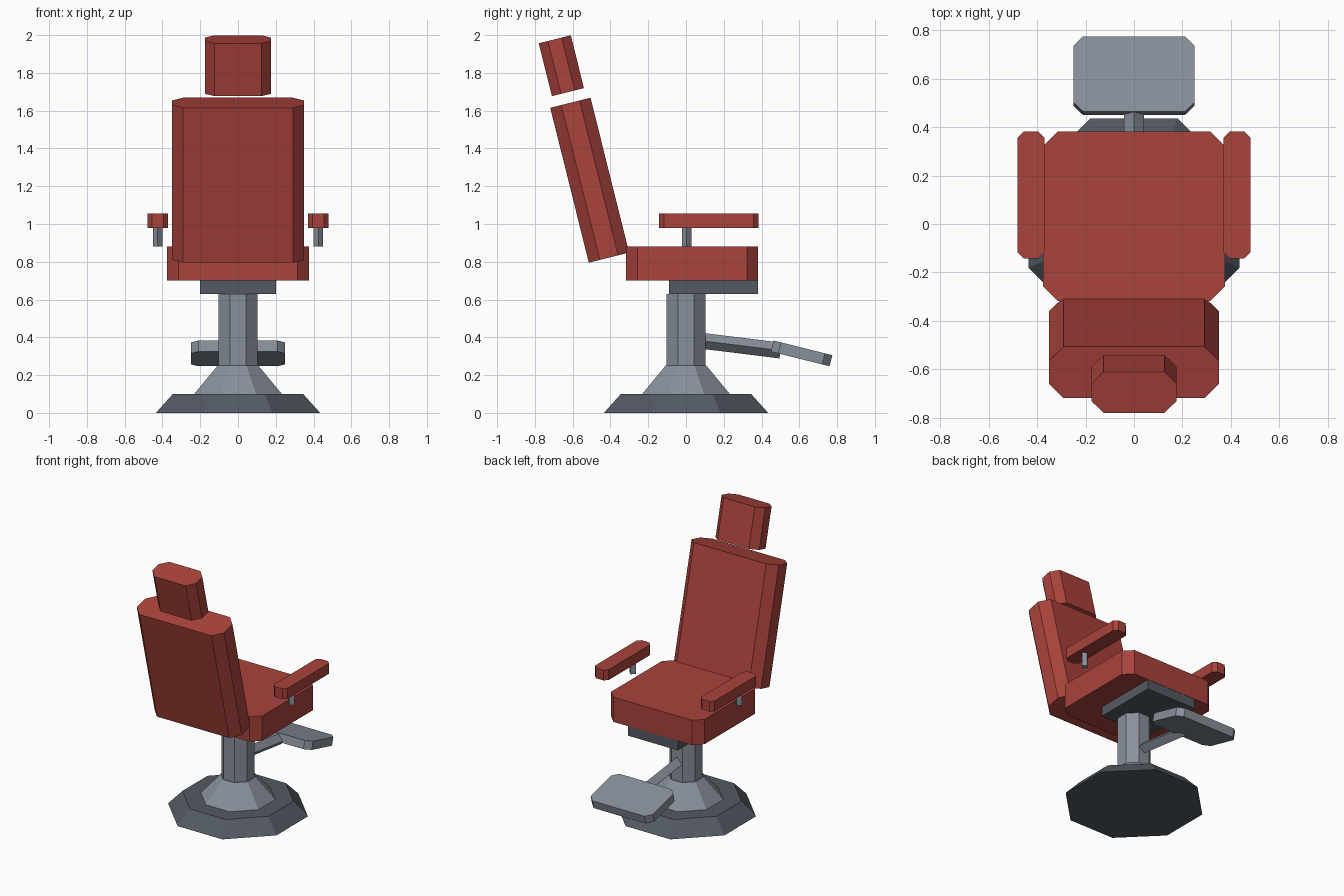
import bpy
import bmesh
import math
from mathutils import Matrix, Vector

cube = bpy.data.objects.get("Cube")
if cube:
    bpy.data.objects.remove(cube, do_unlink=True)


def material(name, rgb):
    m = bpy.data.materials.new(name)
    m.use_nodes = True
    col = (*rgb, 1.0)
    m.diffuse_color = col
    m.node_tree.nodes["Principled BSDF"].inputs["Base Color"].default_value = col
    return m


RED = material("red upholstery", (0.40, 0.055, 0.045))
STEEL = material("light steel", (0.25, 0.28, 0.33))
DARK = material("dark steel", (0.088, 0.102, 0.125))


def add_object(name, bm, mat):
    bmesh.ops.recalc_face_normals(bm, faces=bm.faces)
    mesh = bpy.data.meshes.new(name)
    bm.to_mesh(mesh)
    bm.free()
    mesh.materials.append(mat)
    obj = bpy.data.objects.new(name, mesh)
    bpy.context.collection.objects.link(obj)
    return obj


def pad(name, mat, centre, size, cut=0.0, tilt=0.0):
    """Box whose four upright edges are cut off, tilted about x in degrees."""
    bm = bmesh.new()
    bmesh.ops.create_cube(bm, size=1, matrix=Matrix.Diagonal((*size, 1)))
    if cut:
        upright = [e for e in bm.edges
                   if abs(e.verts[0].co.z - e.verts[1].co.z) > size[2] / 2]
        bmesh.ops.bevel(bm, geom=upright, offset=cut, segments=1, affect='EDGES')
    bm.transform(Matrix.Translation(centre) @ Matrix.Rotation(math.radians(tilt), 4, 'X'))
    return add_object(name, bm, mat)


def prism(name, mat, sides, low, high, r_low, r_high, turn=0.0):
    """Straight or tapered bar between two points."""
    low, high = Vector(low), Vector(high)
    axis = high - low
    bm = bmesh.new()
    bmesh.ops.create_cone(bm, cap_ends=True, segments=sides, radius1=r_low,
                          radius2=r_high, depth=axis.length)
    aim = Vector((0, 0, 1)).rotation_difference(axis).to_matrix().to_4x4()
    spin = Matrix.Rotation(math.radians(turn), 4, 'Z')
    bm.transform(Matrix.Translation((low + high) / 2) @ aim @ spin)
    return add_object(name, bm, mat)


# Pedestal: octagons with flats facing the axes
for name, mat, z0, z1, a0, a1 in (
        ("floor_base", DARK, 0, 0.10, 0.435, 0.345),
        ("base_cone", STEEL, 0.10, 0.25, 0.232, 0.108),
        ("column", STEEL, 0.25, 0.63, 0.104, 0.104)):
    k = 1 / math.cos(math.pi / 8)
    prism(name, mat, 8, (0, 0, z0), (0, 0, z1), a0 * k, a1 * k, 22.5)

# Seat and back
pad("seat_mount", DARK, (0, 0.145, 0.665), (0.40, 0.47, 0.07))
pad("seat", RED, (0, 0.032, 0.79), (0.75, 0.70, 0.18), 0.06)
pad("backrest", RED, (0, -0.51, 1.232), (0.70, 0.22, 0.845), 0.06, 14)
pad("headrest", RED, (0, -0.66, 1.838), (0.35, 0.175, 0.288), 0.05, 14)

# Armrests on diamond-shaped posts
for side, label in ((1, "left"), (-1, "right")):
    pad(label + "_armrest", RED, (side * 0.425, 0.12, 1.017), (0.11, 0.525, 0.075), 0.025)
    prism(label + "_armrest_post", STEEL, 4, (side * 0.425, 0.003, 0.88),
          (side * 0.425, 0.003, 0.98), 0.025, 0.025)

# Footrest
prism("footrest_arm", STEEL, 4, (0, 0.05, 0.386), (0, 0.50, 0.33), 0.042, 0.042)
pad("footplate", STEEL, (0, 0.612, 0.315), (0.50, 0.32, 0.06), 0.04, -14)
